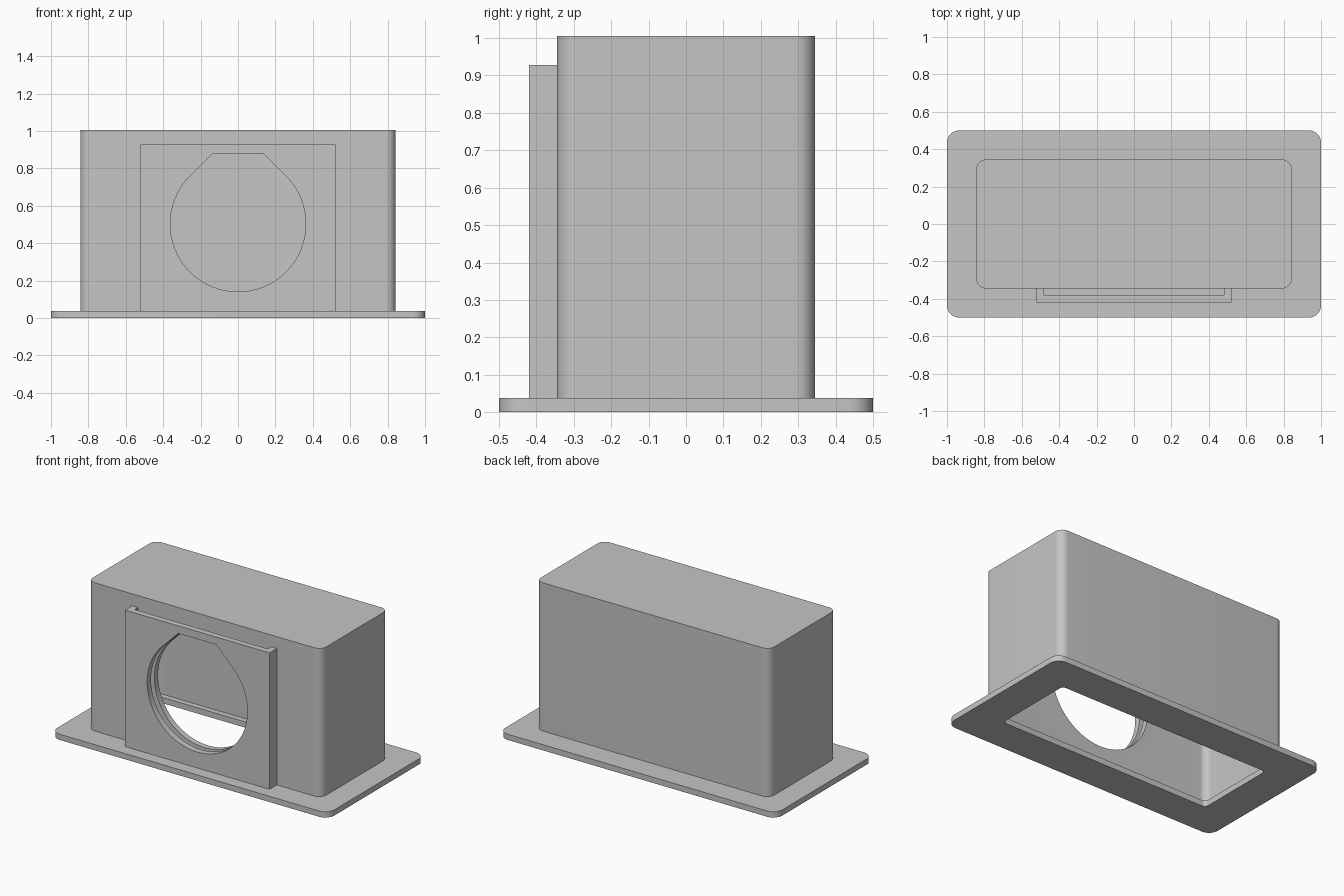
import bpy, bmesh, math
from mathutils import Matrix

cube = bpy.data.objects.get("Cube")
if cube:
    bpy.data.objects.remove(cube, do_unlink=True)

WALL = 0.0375      # wall, lip and flange thickness
FRONT = -0.345     # outer front of the box

grey = bpy.data.materials.new("mid_grey")
grey.use_nodes = True
colour = (0.56, 0.56, 0.56, 1)
grey.diffuse_color = colour
grey.node_tree.nodes["Principled BSDF"].inputs["Base Color"].default_value = colour


def prism(name, outline, low, high, upright=False):
    """Extrude an outline along z, or along y when upright."""
    bm = bmesh.new()
    face = bm.faces.new([bm.verts.new((a, b, low)) for a, b in outline])
    made = bmesh.ops.extrude_face_region(bm, geom=[face])["geom"]
    top = [v for v in made if isinstance(v, bmesh.types.BMVert)]
    bmesh.ops.translate(bm, verts=top, vec=(0, 0, high - low))
    if upright:
        bm.transform(Matrix(((1, 0, 0, 0), (0, 0, 1, 0), (0, 1, 0, 0), (0, 0, 0, 1))))
    bmesh.ops.recalc_face_normals(bm, faces=bm.faces)
    mesh = bpy.data.meshes.new(name)
    bm.to_mesh(mesh)
    bm.free()
    mesh.materials.append(grey)
    obj = bpy.data.objects.new(name, mesh)
    bpy.context.collection.objects.link(obj)
    return obj


def rounded(hx, hy, r, steps=10):
    """Rounded rectangle outline from half sizes."""
    pts = []
    for quarter, (sx, sy) in enumerate([(1, 1), (-1, 1), (-1, -1), (1, -1)]):
        for i in range(steps + 1):
            t = math.pi / 2 * (quarter + i / steps)
            pts.append((sx * (hx - r) + r * math.cos(t), sy * (hy - r) + r * math.sin(t)))
    return pts


def rect(x, y0, y1):
    return [(-x, y0), (x, y0), (x, y1), (-x, y1)]


def combine(target, tool, operation):
    """Apply a boolean and remove the tool."""
    mod = target.modifiers.new("combine", 'BOOLEAN')
    mod.object, mod.operation, mod.solver = tool, operation, 'EXACT'
    bpy.context.view_layer.update()
    graph = bpy.context.evaluated_depsgraph_get()
    mesh = bpy.data.meshes.new_from_object(target.evaluated_get(graph))
    target.modifiers.clear()
    target.data = mesh
    bpy.data.objects.remove(tool, do_unlink=True)


# Slide-in frame on the front, open at the top
frame = prism("slot_frame", rect(0.522, -0.42, FRONT + 0.015), 0.02, 0.928)
combine(frame, prism("slot", rect(0.48, -0.38, 0), -1, 2), 'DIFFERENCE')

# Base flange, box and frame joined into one body
housing = prism("housing", rounded(1, 0.5, 0.065), 0, WALL)
combine(housing, prism("box", rounded(0.843, -FRONT, 0.052), 0.01, 1.005), 'UNION')
combine(housing, frame, 'UNION')

# Hollow inside, with a narrower opening through the base that leaves a lip
cavity = rounded(0.843 - WALL, -FRONT - WALL, 0.045)
combine(housing, prism("cavity", cavity, WALL, 1.005 - WALL), 'DIFFERENCE')
opening = rounded(0.843 - 2 * WALL, -FRONT - 2 * WALL, 0.025)
combine(housing, prism("opening", opening, -0.1, 0.1), 'DIFFERENCE')

# Round port with sloped shoulders and a flat top
R, CZ, TOP = 0.362, 0.503, 0.878
port = []
for i in range(65):
    t = math.radians(135 + 270 * i / 64)
    port.append((R * math.cos(t), CZ + R * math.sin(t)))
half = R * math.sqrt(2) - (TOP - CZ)
port += [(half, TOP), (-half, TOP)]
combine(housing, prism("port", port, -0.6, 0, upright=True), 'DIFFERENCE')

# Smooth the rounded corners, keep the edges sharp
bpy.ops.object.select_all(action='DESELECT')
housing.select_set(True)
bpy.context.view_layer.objects.active = housing
bpy.ops.object.shade_smooth_by_angle(angle=math.radians(30))
